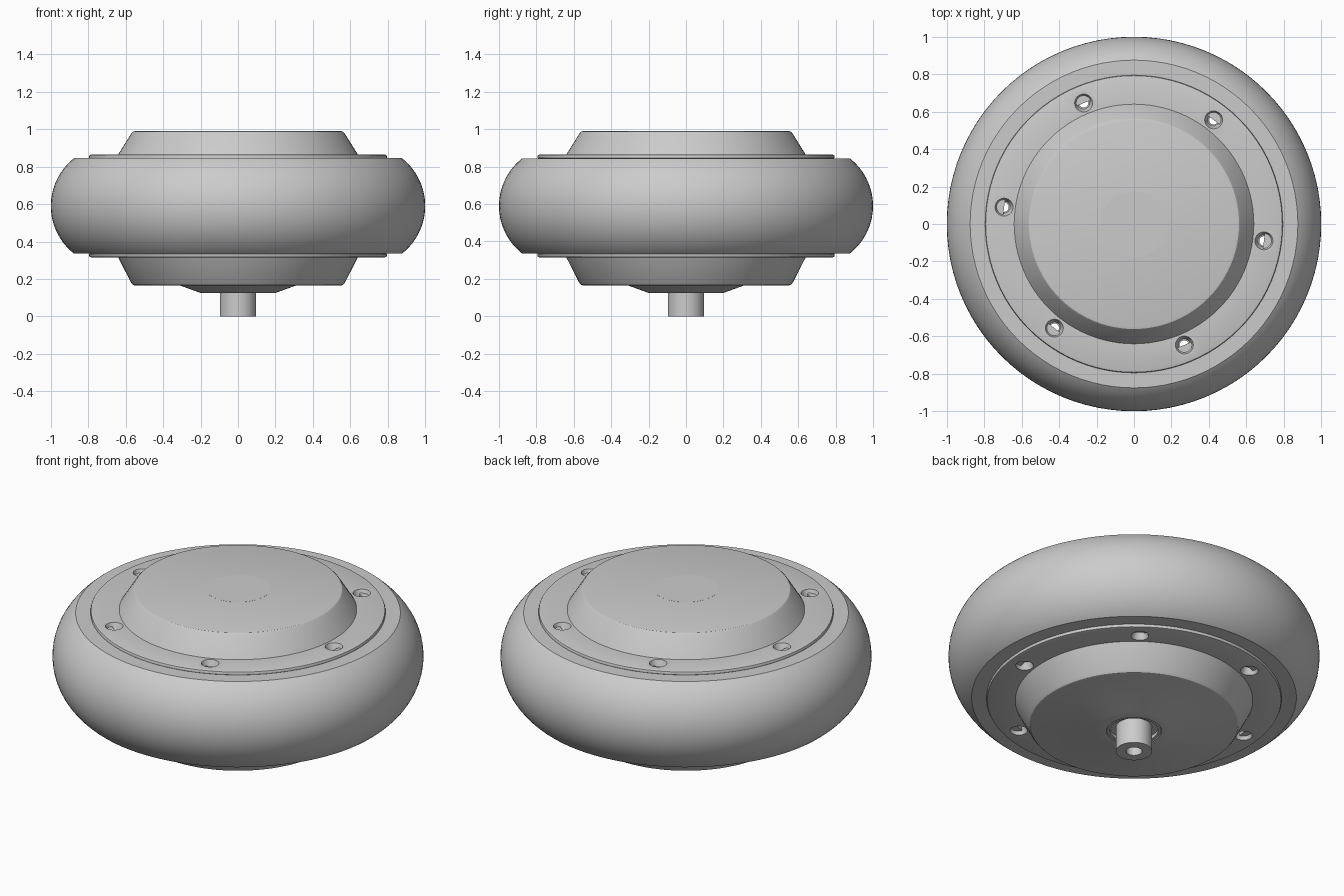
import bpy
import bmesh
from math import cos, sin, pi, radians, sqrt
from mathutils import Matrix, Vector

cube = bpy.data.objects.get("Cube")
if cube:
    bpy.data.objects.remove(cube, do_unlink=True)

grey = bpy.data.materials.new("neutral grey")
grey.use_nodes = True
grey.diffuse_color = (0.6, 0.6, 0.6, 1)
grey.node_tree.nodes["Principled BSDF"].inputs["Base Color"].default_value = grey.diffuse_color

MID = 0.59            # height of the wheel's centre plane
SEGMENTS = 96


def revolve(bm, profile, steps=SEGMENTS, closed=False):
    """Spin (radius, height) points around the z axis."""
    verts = [bm.verts.new((r, 0, z)) for r, z in profile]
    pairs = list(zip(verts, verts[1:]))
    if closed:
        pairs.append((verts[-1], verts[0]))
    edges = [bm.edges.new(p) for p in pairs]
    bmesh.ops.spin(bm, geom=verts + edges, cent=(0, 0, 0), axis=(0, 0, 1),
                   angle=2 * pi, steps=steps, use_duplicate=False)
    bmesh.ops.remove_doubles(bm, verts=bm.verts, dist=1e-5)
    bmesh.ops.dissolve_degenerate(bm, edges=bm.edges, dist=1e-5)


def make_object(name, bm):
    bmesh.ops.recalc_face_normals(bm, faces=bm.faces)
    mesh = bpy.data.meshes.new(name)
    bm.to_mesh(mesh)
    bm.free()
    mesh.materials.append(grey)
    obj = bpy.data.objects.new(name, mesh)
    bpy.context.collection.objects.link(obj)
    return obj


def select(obj):
    bpy.ops.object.select_all(action='DESELECT')
    obj.select_set(True)
    bpy.context.view_layer.objects.active = obj


def smooth(obj):
    select(obj)
    bpy.ops.object.shade_smooth_by_angle(angle=radians(30))


def lathe(name, profile, closed=False):
    bm = bmesh.new()
    revolve(bm, profile, closed=closed)
    return make_object(name, bm)


def drill_screw_holes(cover, surface, side):
    """Cut six countersunk holes into the flange; side is 1 above, -1 below."""
    bm = bmesh.new()
    bit = [(0, -0.075), (0.025, -0.075), (0.025, -0.04),
           (0.032, -0.04), (0.048, 0), (0.048, 0.03), (0, 0.03)]
    revolve(bm, [(r, side * z) for r, z in bit], steps=24)
    first = bm.faces[:]
    for i in range(6):
        a = radians(52.6 + 60 * i)
        copy = bmesh.ops.duplicate(bm, geom=first)["geom"]
        bmesh.ops.translate(bm, vec=Vector((0.7 * cos(a), 0.7 * sin(a), surface)),
                            verts=[v for v in copy if isinstance(v, bmesh.types.BMVert)])
    bmesh.ops.delete(bm, geom=first, context='FACES')
    cutter = make_object("hole_cutter", bm)
    cutter.hide_render = True
    mod = cover.modifiers.new("screw_holes", 'BOOLEAN')
    mod.operation = 'DIFFERENCE'
    mod.solver = 'EXACT'
    mod.object = cutter
    select(cover)
    bpy.ops.object.modifier_apply(modifier=mod.name)
    bpy.data.objects.remove(cutter, do_unlink=True)


# Tyre: bulging arc outside, flat side walls
radius, half = 0.323, 0.255
arc = []
for i in range(25):
    z = half * sin((i / 24 - 0.5) * pi)
    arc.append((1 - radius + sqrt(radius ** 2 - z ** 2), MID + z))
tyre = lathe("tyre", [(0.7, MID - half)] + arc + [(0.7, MID + half)], closed=True)
smooth(tyre)

# Flange shared by both covers, as height away from the centre plane
flange = [(0.64, 0.275), (0.783, 0.275), (0.792, 0.272), (0.795, 0.265),
          (0.795, 0.257), (0.785, 0.25), (0.785, 0.2), (0, 0.2)]

# Upper cover with a rounded shoulder
top = [(0, 0.4), (0.55, 0.4), (0.561, 0.397), (0.57, 0.387)]
top_cover = lathe("top_cover", [(r, MID + z) for r, z in top + flange])
drill_screw_holes(top_cover, MID + 0.275, 1)
smooth(top_cover)

# Lower cover with a flared boss and a seal groove around the axle
bottom = [(0, 0.44), (0.13, 0.44), (0.13, 0.46), (0.145, 0.46), (0.148, 0.465),
          (0.2, 0.465), (0.31, 0.425), (0.55, 0.425), (0.561, 0.422), (0.57, 0.412)]
bottom_cover = lathe("bottom_cover", [(r, MID - z) for r, z in bottom + flange])
drill_screw_holes(bottom_cover, MID - 0.275, -1)
smooth(bottom_cover)

# Hollow axle stub
axle = lathe("axle", [(0, 0.18), (0.043, 0.18), (0.043, 0), (0.097, 0),
                      (0.097, 0.2), (0, 0.2)])
smooth(axle)

# Nearly flush disc in the centre of the upper cover
cap = lathe("axle_cap", [(0, 0.98), (0.175, 0.98), (0.175, 0.9905), (0, 0.9905)])
smooth(cap)
